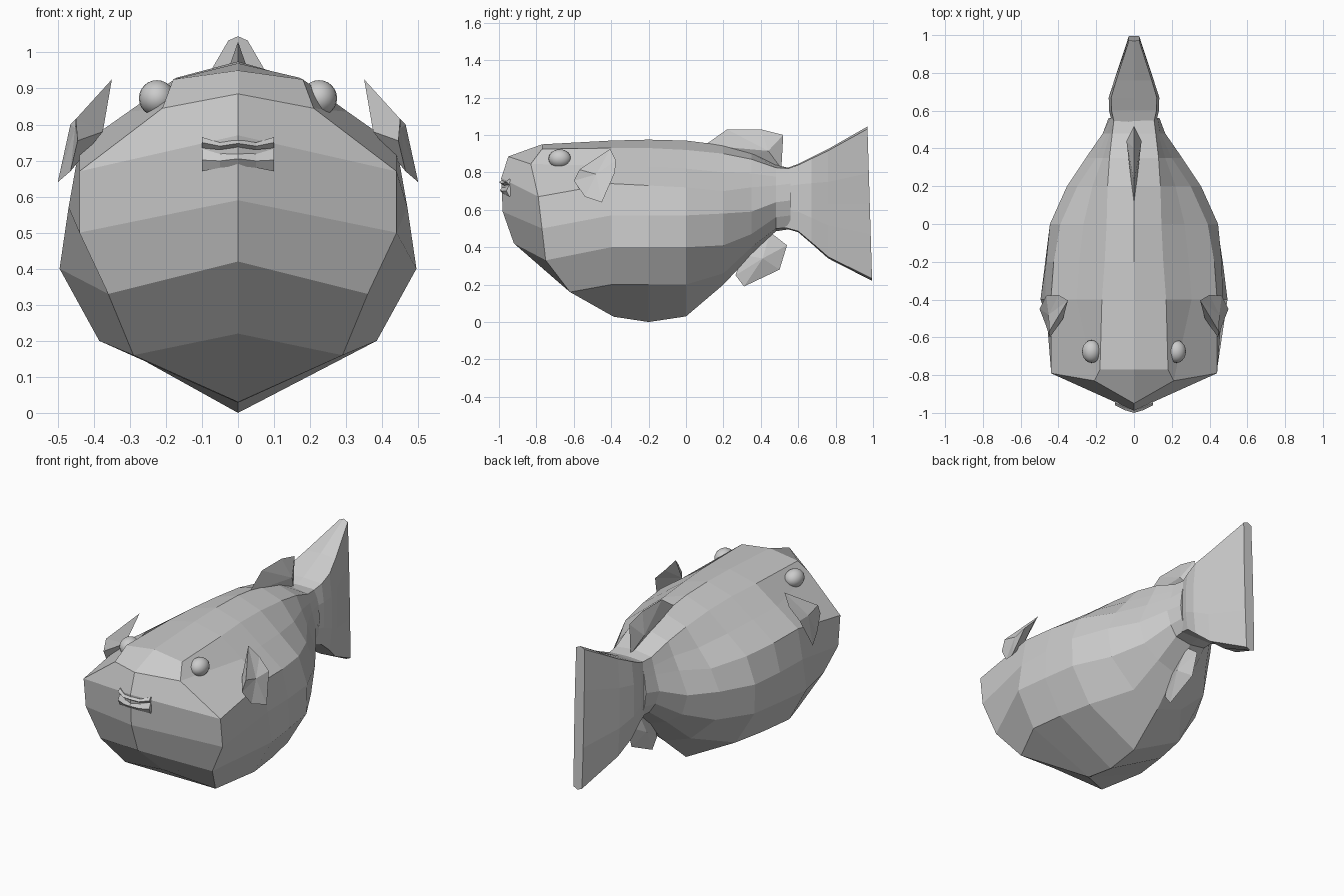
import bpy, bmesh
from mathutils import Vector

if "Cube" in bpy.data.objects:
    bpy.data.objects.remove(bpy.data.objects["Cube"])


def finish(name, bm):
    bmesh.ops.remove_doubles(bm, verts=bm.verts[:], dist=0.0005)
    bmesh.ops.recalc_face_normals(bm, faces=bm.faces[:])
    me = bpy.data.meshes.new(name)
    bm.to_mesh(me)
    bm.free()
    ob = bpy.data.objects.new(name, me)
    bpy.context.collection.objects.link(ob)
    return ob


def loft(name, rings, cap_start=True):
    bm = bmesh.new()
    vs = [[bm.verts.new(p) for p in r] for r in rings]
    n = len(rings[0])
    for a, b in zip(vs, vs[1:]):
        for i in range(n):
            j = (i + 1) % n
            bm.faces.new((a[i], a[j], b[j], b[i]))
    bm.faces.new(vs[-1])
    if cap_start:
        bm.faces.new(vs[0])
    return finish(name, bm)


def mirror_ring(half):
    return half + [(-x, y, z) for x, y, z in reversed(half[1:-1])]


def lens_fin(name, outline, hubs):
    # thin plate with a raised hub on each side
    bm = bmesh.new()
    rim = [bm.verts.new(p) for p in outline]
    for hub in hubs:
        c = bm.verts.new(hub)
        for a, b in zip(rim, rim[1:] + rim[:1]):
            bm.faces.new((a, b, c))
    return finish(name, bm)


# Body: nose centre line, face rim, then cross sections
nose = [(0, -.77, .95), (0, -.77, .95), (0, -.95, .885), (0, -.988, .77),
        (0, -.98, .59), (0, -.92, .42), (0, -.69, .22), (0, -.39, .03)]
face = [(0, -.77, .95), (.18, -.77, .925), (.21, -.83, .845), (.44, -.79, .67),
        (.44, -.77, .5), (.36, -.75, .33), (.29, -.62, .16), (0, -.39, .03)]

# y, top, bottom, then (x, z): back edge, ridge, side, lower side, belly
sections = [
    (-.40, .970, .025, (.17, .93), (.44, .74), (.47, .57), (.495, .40), (.385, .20)),
    (-.20, .975, .000, (.155, .93), (.425, .73), (.465, .57), (.47, .40), (.36, .20)),
    (.00, .970, .030, (.145, .92), (.39, .72), (.445, .57), (.44, .40), (.32, .20)),
    (.20, .945, .200, (.14, .90), (.30, .70), (.355, .58), (.33, .41), (.17, .26)),
    (.35, .905, .360, (.13, .87), (.20, .72), (.255, .59), (.22, .47), (.12, .40)),
    (.48, .840, .485, (.115, .825), (.14, .73), (.165, .64), (.14, .56), (.10, .50)),
    (.56, .822, .497, (.105, .82), (.125, .74), (.135, .65), (.125, .57), (.10, .505)),
]
rings = [mirror_ring(nose), mirror_ring(face)]
for y, top, bottom, e, r, *rest in sections:
    mid = (e[0] * .5 + r[0] * .5, e[1] * .5 + r[1] * .5)
    half = [(x, y, z) for x, z in [(0, top), e, mid, r, *rest, (0, bottom)]]
    if y == -.40:
        half[-1] = (0, -.385, .028)
    rings.append(mirror_ring(half))
loft("body", rings, cap_start=False)

# Tail fin: flaring wedge
tail = []
for y, top, bottom, w, slant in [(.53, .82, .50, .115, 0), (.60, .845, .48, .132, 0),
                                 (.67, .88, .42, .134, 0), (.76, .925, .34, .105, 0),
                                 (.97, 1.045, .22, .03, .025)]:
    half = [(0, y, top)]
    for t, k in ((.015, .9), (.3, 1), (.5, 1), (.7, 1), (.985, .9)):
        half.append((w * k, y + slant * t, top + (bottom - top) * t))
    half.append((0, y + slant, bottom))
    tail.append(mirror_ring(half))
loft("tail_fin", tail)

# Dorsal and anal fins on the centre line
dorsal = [(.1, .945), (.22, 1.03), (.4, 1.03), (.52, 1.0), (.51, .82), (.3, .88)]
lens_fin("dorsal_fin", [(0, y, z) for y, z in dorsal],
         [(s * .04, .44, .915) for s in (1, -1)])
anal = [(.45, .48), (.54, .41), (.5, .28), (.31, .19), (.265, .25), (.3, .36)]
lens_fin("anal_fin", [(0, y, z) for y, z in anal],
         [(s * .035, .41, .34) for s in (1, -1)])

# Pectoral fins and eyes, one per side
pectoral = [(.35, -.405, .925), (.45, -.57, .815), (.445, -.60, .755), (.465, -.54, .67),
            (.50, -.45, .64), (.465, -.38, .80), (.40, -.375, .865)]
for side, s in (("left", -1), ("right", 1)):
    lens_fin(side + "_pectoral_fin", [(s * x, y, z) for x, y, z in pectoral],
             [(s * .452, -.48, .79), (s * .375, -.50, .78)])
    bpy.ops.mesh.primitive_uv_sphere_add(segments=20, ring_count=12, radius=1,
                                         location=(s * .225, -.675, .873))
    eye = bpy.context.object
    eye.name = side + "_eye"
    eye.scale = (.05, .06, .05)
    bpy.ops.object.shade_smooth()

# Lips: diamond sections swept across the nose; (|x|, y front, top, bottom)
for name, half in (("upper_lip", [(.1, -.96, .765, .735), (.05, -.985, .75, .73), (0, -1, .758, .737)]),
                   ("lower_lip", [(.1, -.96, .733, .67), (.05, -.98, .718, .68), (0, -.995, .725, .685)])):
    path = [(-x, y, a, b) for x, y, a, b in half] + half[-2::-1]
    loft(name, [[(x, y + .015, a), (x, y, (a + b) / 2), (x, y + .015, b), (x, y + .06, (a + b) / 2)]
                for x, y, a, b in path])
